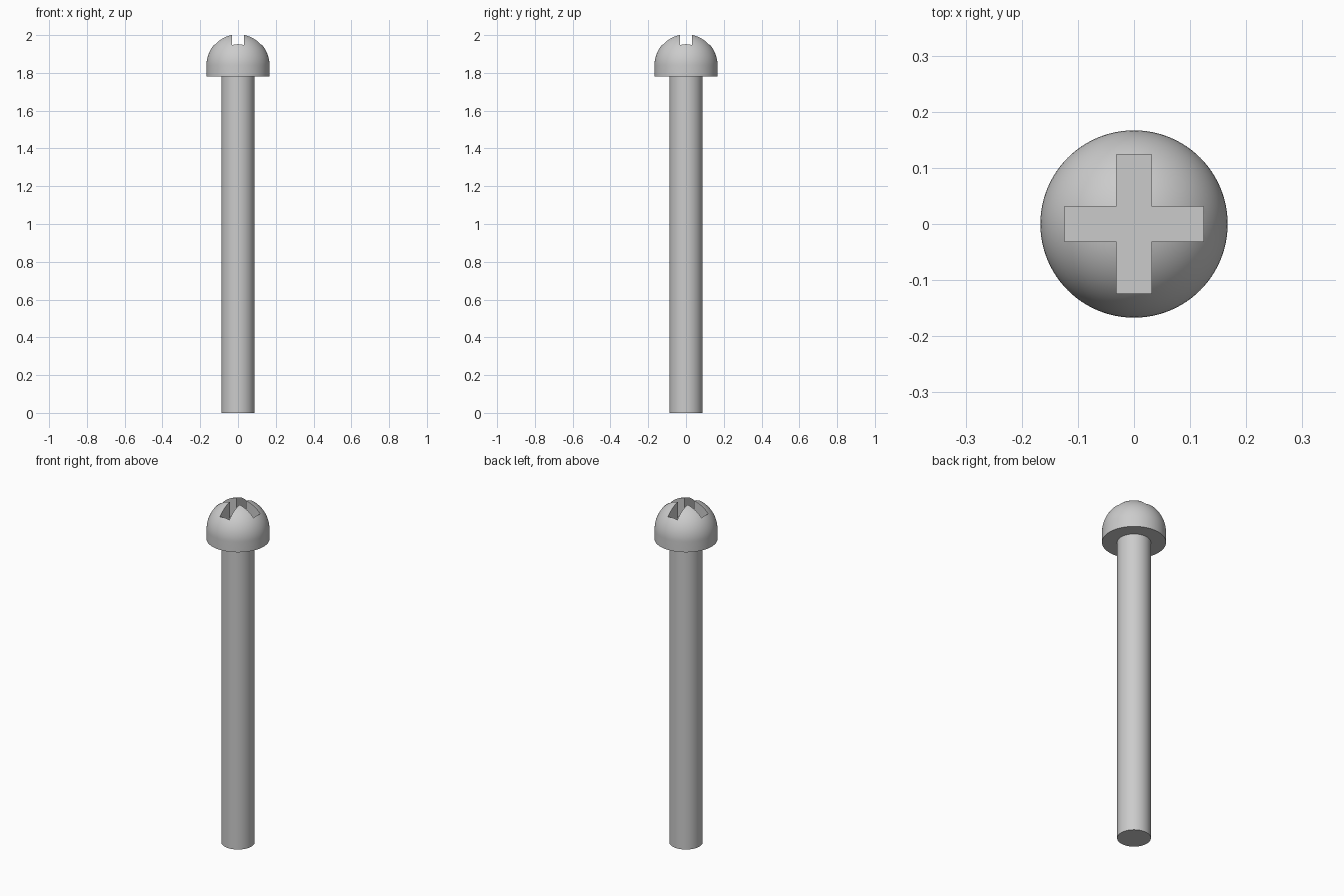
import bpy, bmesh
from math import sin, cos, pi, radians

SHAFT_R, HEAD_R = 0.088, 0.167
HEAD_BASE, DOME_BASE = 1.78, 1.84
SLOT_HALF, SLOT_REACH, SLOT_FLOOR = 0.031, 0.124, 1.88
SIDES = 96

cube = bpy.data.objects.get("Cube")
if cube:
    bpy.data.objects.remove(cube, do_unlink=True)

steel = bpy.data.materials.new("grey steel")
steel.use_nodes = True
colour = (0.6, 0.6, 0.6, 1)
steel.diffuse_color = colour
steel.node_tree.nodes["Principled BSDF"].inputs["Base Color"].default_value = colour


def finish(name, bm):
    bmesh.ops.recalc_face_normals(bm, faces=bm.faces)
    mesh = bpy.data.meshes.new(name)
    bm.to_mesh(mesh)
    bm.free()
    mesh.materials.append(steel)
    obj = bpy.data.objects.new(name, mesh)
    bpy.context.collection.objects.link(obj)
    return obj


def lathe(name, profile):
    """Revolve an (r, z) profile around the z axis."""
    bm = bmesh.new()
    verts = [bm.verts.new((r, 0, z)) for r, z in profile]
    edges = [bm.edges.new(pair) for pair in zip(verts, verts[1:])]
    bmesh.ops.spin(bm, geom=verts + edges, cent=(0, 0, 0), axis=(0, 0, 1),
                   angle=2 * pi, steps=SIDES)
    bmesh.ops.remove_doubles(bm, verts=bm.verts, dist=0.00001)
    return finish(name, bm)


def select(obj):
    bpy.ops.object.select_all(action="DESELECT")
    obj.select_set(True)
    bpy.context.view_layer.objects.active = obj


# Plain round shaft, ending just inside the head
shaft = lathe("shaft", [(0, 0), (SHAFT_R, 0), (SHAFT_R, HEAD_BASE + 0.01),
                        (0, HEAD_BASE + 0.01)])

# Head: short cylinder with a hemispherical dome
steps = 24
dome = [(HEAD_R * cos(a), DOME_BASE + HEAD_R * sin(a))
        for a in (i * pi / 2 / steps for i in range(steps))]
head = lathe("head", [(0, HEAD_BASE), (HEAD_R, HEAD_BASE)] + dome
             + [(0, DOME_BASE + HEAD_R)])

# Cross-shaped cutter: one arm outline turned four times, then extruded
s, e = SLOT_HALF, SLOT_REACH
outline = []
arm = [(e, -s), (e, s), (s, s)]
for _ in range(4):
    outline += arm
    arm = [(-y, x) for x, y in arm]
bm = bmesh.new()
base = bm.faces.new([bm.verts.new((x, y, SLOT_FLOOR)) for x, y in outline])
top = bmesh.ops.extrude_face_region(bm, geom=[base], use_keep_orig=True)
bmesh.ops.translate(bm, vec=(0, 0, 0.3),
                    verts=[g for g in top["geom"] if isinstance(g, bmesh.types.BMVert)])
cutter = finish("cross_cutter", bm)
cutter.hide_render = True

# Sink the cross recess into the dome
cut = head.modifiers.new("cross recess", "BOOLEAN")
cut.operation = "DIFFERENCE"
cut.solver = "EXACT"
cut.object = cutter
select(head)
bpy.ops.object.modifier_apply(modifier=cut.name)
bpy.data.objects.remove(cutter, do_unlink=True)

# Smooth curved surfaces, crisp edges
for part in (shaft, head):
    select(part)
    bpy.ops.object.shade_smooth_by_angle(angle=radians(30))
